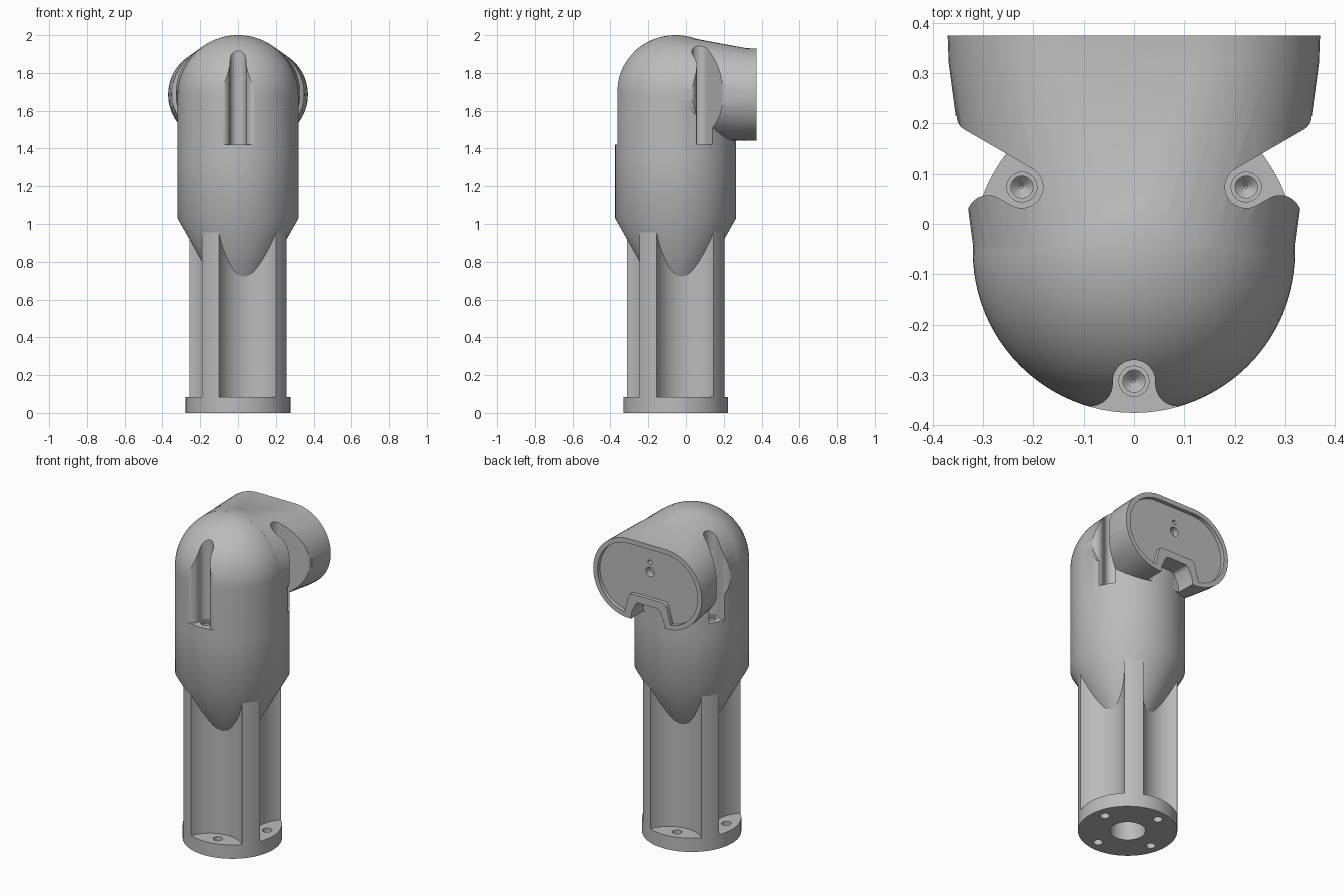
import bpy, bmesh, math
from math import sin, cos, pi, radians
from mathutils import Matrix, Vector

cube = bpy.data.objects.get("Cube")
if cube:
    bpy.data.objects.remove(cube, do_unlink=True)

AXIS_Y = -0.055      # centre line of the column
SEAT_Z = 1.42        # height of the screw seats
MID_Z = 1.685        # centre height of the outlet

grey = bpy.data.materials.new("plain grey")
grey.use_nodes = True
grey.diffuse_color = (0.5, 0.5, 0.5, 1)
grey.node_tree.nodes["Principled BSDF"].inputs["Base Color"].default_value = (0.5, 0.5, 0.5, 1)


def loft(name, rings):
    """Closed solid through rings of equal point count."""
    bm = bmesh.new()
    loops = [[bm.verts.new(p) for p in ring] for ring in rings]
    n = len(loops[0])
    for a, b in zip(loops, loops[1:]):
        for i in range(n):
            j = (i + 1) % n
            bm.faces.new((a[i], a[j], b[j], b[i]))
    bm.faces.new(loops[0][::-1])
    bm.faces.new(loops[-1])
    bmesh.ops.recalc_face_normals(bm, faces=bm.faces)
    mesh = bpy.data.meshes.new(name)
    bm.to_mesh(mesh)
    bm.free()
    mesh.materials.append(grey)
    obj = bpy.data.objects.new(name, mesh)
    bpy.context.collection.objects.link(obj)
    return obj


def arc(x, y, r, start, end, n=10):
    return [(x + r * cos(radians(start + (end - start) * i / n)),
             y + r * sin(radians(start + (end - start) * i / n))) for i in range(n + 1)]


def circle(x, y, r, n=32):
    return arc(x, y, r, 0, 360, n)[:-1]


def upright(name, outline, z0, z1):
    return loft(name, [[(x, y, z) for x, y in outline] for z in (z0, z1)])


def along_y(name, outline, y0, y1):
    return loft(name, [[(x, y, z) for x, z in outline] for y in (y0, y1)])


def combine(target, other, operation):
    mod = target.modifiers.new(operation, "BOOLEAN")
    mod.operation, mod.object, mod.solver = operation, other, "EXACT"
    bpy.context.view_layer.objects.active = target
    bpy.ops.object.modifier_apply(modifier=mod.name)
    bpy.data.objects.remove(other, do_unlink=True)


def cut(target, other):
    combine(target, other, "DIFFERENCE")


def polar(angle, r):
    return r * cos(radians(angle)), AXIS_Y + r * sin(radians(angle))


def oblong(spread, r_top, r_low, n=24):
    """Two half rounds set apart by the spread, as x and z."""
    pts = []
    for side, start in ((1, -90), (-1, 90)):
        for i in range(n + 1):
            a = radians(start + 180 * i / n)
            r = r_top if sin(a) > 0 else r_low
            pts.append((side * spread + r_top * cos(a), MID_Z + r * sin(a)))
    return pts


# Column: round foot with four scooped sides
column = upright("column", circle(0, AXIS_Y, 0.277, 96), 0, 1.0)
for k in range(4):
    angle = -77.5 + 90 * k
    cut(column, upright("scoop", circle(*polar(angle, 0.33), 0.184, 96), 0.085, 1.2))
    cut(column, upright("foot_hole", circle(*polar(angle, 0.21), 0.027), -0.1, 0.2))
cut(column, upright("bore", circle(0, AXIS_Y, 0.1, 48), -0.1, 0.9))

# Housing: tapered skirt, cylinder and dome turned around the column axis
profile = [(0.13, 0.693), (0.32, 1.03), (0.32, 1.35)]
profile += [(x, z + 1.68) for x, z in arc(0, 0, 0.32, 0, 88.5, 24)]
housing = loft("housing", [[(x, y + AXIS_Y, z) for x, y in circle(0, 0, r, 96)]
                           for r, z in profile])

# Outlet: dome section blending into a wide oblong mouth
sections = [(-0.05, 0.004, 0.3145, 0.24), (0.32, 0.122, 0.246, 0.243), (0.374, 0.126, 0.244, 0.244)]
outlet = loft("outlet", [[(x, y, z) for x, z in oblong(s, top, low)]
                         for y, s, top, low in sections])


def cable_gap(grow):
    half, top = 0.08 + grow, 1.55 + grow
    pts = [(half + 0.04, 1.3), (half + 0.03, 1.48)]
    pts += arc(half - 0.02, top - 0.025, 0.025, 20, 90, 5)
    pts += [(-x, z) for x, z in reversed(pts)]
    return along_y("cable_gap", pts, 0.255, 0.6)


cut(outlet, cable_gap(0))
recess = along_y("recess", oblong(0.126, 0.215, 0.215), 0.35, 0.45)
cut(recess, cable_gap(0.045))
cut(outlet, recess)
for z, r in ((1.81, 0.014), (1.75, 0.028)):
    cut(outlet, along_y("mouth_hole", circle(0, z, r, 24), 0.31, 0.5))
combine(housing, outlet, "UNION")


# Screw channels: u runs across the channel, v runs out from the axis
def channel(angle, right, left):
    u, v, r, end = right
    pts = arc(u, v, r, 180, end)[::-1]
    pts += arc(0, 0.257, 0.042, 0, -180, 20)
    u2, v2, r2, end2 = left
    pts += arc(u2, v2, r2, 0, end2)
    pts += [(pts[-1][0], 0.7), (pts[0][0], 0.7)]
    d = Vector((cos(radians(angle)), sin(radians(angle))))
    across = Vector((d.y, -d.x))
    outline = []
    for a, b in pts:
        p = across * a + d * b
        outline.append((p.x, p.y + AXIS_Y))
    return upright("channel", outline, SEAT_Z, 2.2)


plain_right, plain_left = (0.087, 0.262, 0.045, 90), (-0.087, 0.262, 0.045, 90)
cut(housing, channel(-90, plain_right, plain_left))
cut(housing, channel(150, (0.072, 0.413, 0.03, 120), (-0.084, 0.286, 0.042, 120)))
cut(housing, channel(30, (0.084, 0.286, 0.042, 60), (-0.072, 0.413, 0.03, 60)))

# Stepped screw holes with a conical bottom in each seat
for angle in (-90, 30, 150):
    x, y = polar(angle, 0.257)
    steps = ((0.03, 1.5), (0.03, 1.41), (0.022, 1.41), (0.022, 1.37), (0.003, 1.35))
    cut(housing, loft("screw_hole", [[(px, py, z) for px, py in circle(x, y, r, 24)]
                                     for r, z in steps]))

# Smooth the rounded faces and keep crisp edges
bpy.ops.object.select_all(action="DESELECT")
for obj in (column, housing):
    obj.select_set(True)
bpy.context.view_layer.objects.active = housing
bpy.ops.object.shade_smooth_by_angle(angle=radians(30))
